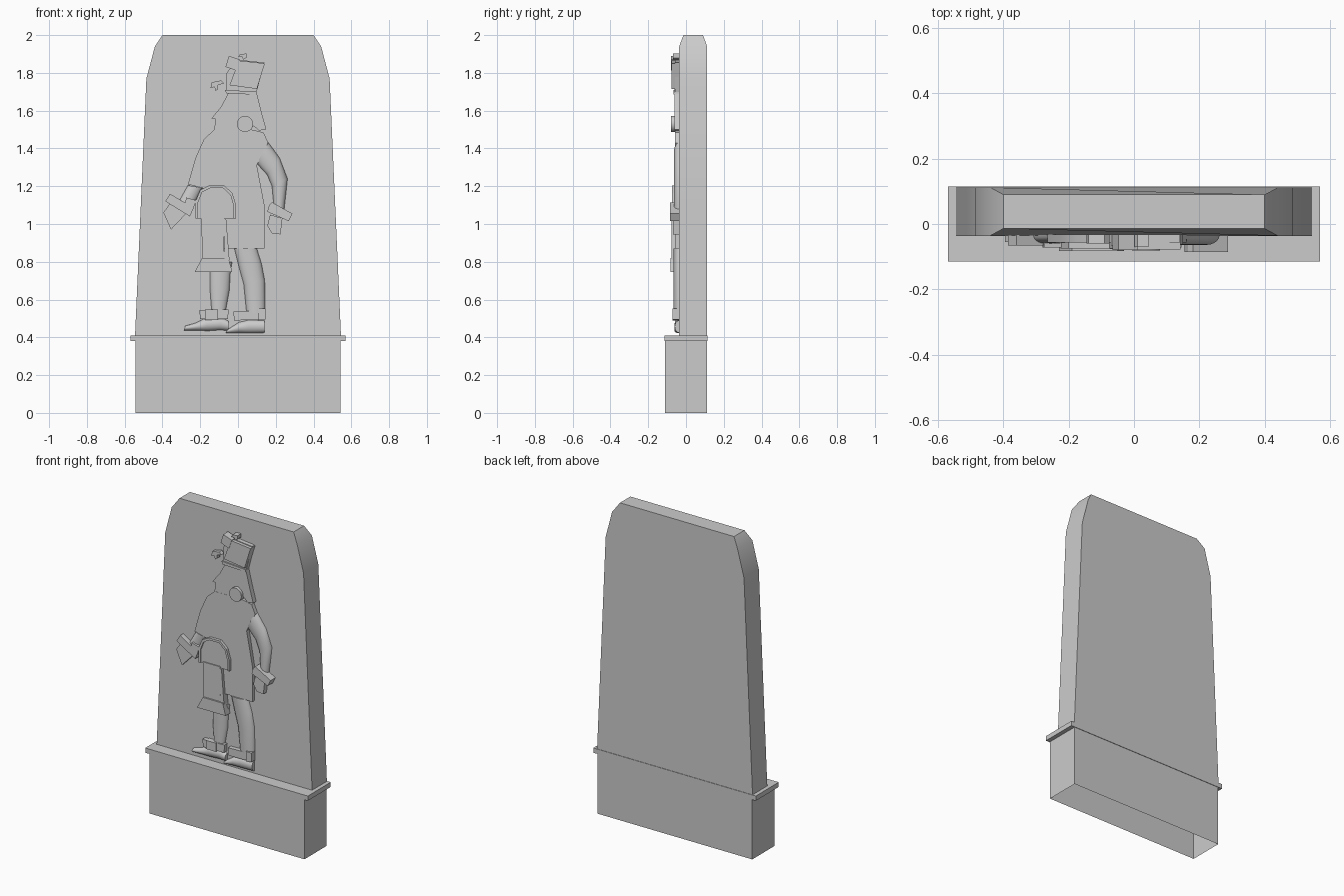
import bpy, bmesh, math

if "Cube" in bpy.data.objects:
    bpy.data.objects.remove(bpy.data.objects["Cube"])

WALL = -0.036  # front plane of the stone


def finish(name, bm, smooth=None):
    bmesh.ops.recalc_face_normals(bm, faces=bm.faces[:])
    me = bpy.data.meshes.new(name)
    bm.to_mesh(me)
    bm.free()
    ob = bpy.data.objects.new(name, me)
    bpy.context.collection.objects.link(ob)
    if smooth:
        bpy.ops.object.select_all(action='DESELECT')
        ob.select_set(True)
        bpy.context.view_layer.objects.active = ob
        bpy.ops.object.shade_smooth_by_angle(angle=math.radians(smooth))
    return ob


def box(name, x, y0, y1, z0, z1, open_bottom=False):
    bm = bmesh.new()
    bmesh.ops.create_cube(bm, size=1)
    for v in bm.verts:
        v.co = (v.co.x * 2 * x, y0 + (v.co.y + .5) * (y1 - y0), z0 + (v.co.z + .5) * (z1 - z0))
    if open_bottom:
        low = [f for f in bm.faces if f.calc_center_median().z < z0 + 1e-4]
        bmesh.ops.delete(bm, geom=low, context='FACES_ONLY')
    return finish(name, bm)


def plate(name, pts, front, back=WALL + .004, smooth=None):
    """Flat relief piece: an (x, z) outline extruded from back to front."""
    bm = bmesh.new()
    a = [bm.verts.new((x, front, z)) for x, z in pts]
    b = [bm.verts.new((x, back, z)) for x, z in pts]
    n = len(pts)
    bm.faces.new(a)
    bm.faces.new(b[::-1])
    for i in range(n):
        bm.faces.new((a[i], b[i], b[(i + 1) % n], a[(i + 1) % n]))
    return finish(name, bm, smooth)


def limb(name, rows, depth, segs=10):
    """Half-round relief piece: each row is (x left, z left, x right, z right)."""
    bm = bmesh.new()
    rings = []
    for xl, zl, xr, zr in rows:
        ring = []
        for i in range(segs + 1):
            a = math.pi * i / segs
            t = (1 - math.cos(a)) / 2
            ring.append(bm.verts.new((xl + (xr - xl) * t, WALL + .002 - depth * math.sin(a), zl + (zr - zl) * t)))
        rings.append(ring)
    for r, s in zip(rings, rings[1:]):
        for i in range(segs):
            bm.faces.new((r[i], r[i + 1], s[i + 1], s[i]))
    bm.faces.new(rings[0])
    bm.faces.new(rings[-1][::-1])
    return finish(name, bm, 40)


# Plinth and its ledge
box("plinth", .543, -.11, .112, 0, .385, True)
box("plinth_ledge", .57, -.115, .115, .38, .41)

# Tapered stone slab with a chamfered top edge
half = [(.545, .41), (.515, 1.09), (.485, 1.77), (.44, 1.94), (.40, 2.0)]
stone = plate("stone_slab", half + [(-x, z) for x, z in half[::-1]], WALL, .112)
for v in stone.data.vertices:
    if v.co.z > 1.99:
        v.co.y += .022 if v.co.y < 0 else -.022
bpy.context.view_layer.objects.active = stone
stone.select_set(True)
bpy.ops.object.shade_smooth_by_angle(angle=math.radians(28))

# Head, hair, ear
plate("face", [(-.05, 1.695), (-.09, 1.62), (-.14, 1.56), (-.12, 1.555), (-.125, 1.50),
               (.04, 1.49), (.10, 1.53), (.10, 1.69)], -.056)
plate("hair", [(.06, 1.69), (.10, 1.69), (.125, 1.59), (.15, 1.50), (.11, 1.495), (.05, 1.55)], -.062)
bm = bmesh.new()
bmesh.ops.create_cone(bm, cap_ends=True, segments=20, radius1=.043, radius2=.043, depth=.045)
for v in bm.verts:
    v.co = (v.co.x + .037, v.co.z - .058, v.co.y + 1.53)
finish("ear_disc", bm, 40)

# Headdress
plate("hat", [(-.005, 1.87), (.14, 1.855), (.095, 1.685), (-.065, 1.70), (-.06, 1.80)], -.058)
plate("hat_panel", [(.005, 1.865), (.142, 1.85), (.10, 1.715), (-.045, 1.735)], -.078)
plate("hat_band", [(-.07, 1.71), (.10, 1.70), (.10, 1.685), (-.06, 1.69)], -.066)
plate("hat_block", [(-.048, 1.89), (.012, 1.87), (-.008, 1.812), (-.066, 1.832)], -.08)
plate("hat_curl", [(.002, 1.885), (.01, 1.90), (.045, 1.902), (.045, 1.88), (.028, 1.87), (.022, 1.885)], -.07)
plate("brow_hook", [(-.075, 1.745), (-.09, 1.76), (-.14, 1.75), (-.145, 1.72), (-.125, 1.725),
                    (-.118, 1.705), (-.105, 1.715), (-.105, 1.735)], -.06)

# Robe
plate("robe", [(-.125, 1.50), (-.18, 1.45), (-.225, 1.35), (-.265, 1.21), (-.185, 1.19), (-.18, .87),
               (.14, .87), (.14, .96), (.14, 1.10), (.10, 1.31), (.16, 1.43), (.135, 1.485), (.07, 1.50)],
      -.057, smooth=30)

# Arms, cuffs, hands
limb("rear_arm", [(.10, 1.32, .158, 1.435), (.155, 1.26, .22, 1.35), (.18, 1.20, .262, 1.24),
                  (.19, 1.09, .245, 1.08)], .03)
plate("rear_cuff", [(.165, 1.10), (.18, 1.115), (.288, 1.055), (.268, 1.015), (.155, 1.065)], -.085)
plate("rear_hand", [(.17, 1.05), (.235, 1.03), (.225, .945), (.18, .95), (.155, .99)], -.068)
limb("front_arm", [(-.265, 1.205, -.185, 1.19), (-.31, 1.125, -.24, 1.09)], .025)
plate("front_cuff", [(-.36, 1.16), (-.385, 1.12), (-.255, 1.04), (-.235, 1.085)], -.066)
plate("front_cuff_flap", [(-.275, 1.14), (-.22, 1.125), (-.235, 1.085), (-.28, 1.10)], -.072)
plate("front_hand", [(-.36, 1.11), (-.265, 1.065), (-.355, .97), (-.395, 1.06)], -.055)

# Arched apron: rim strip, inner field, hanging panel and flared hem
arch = [(-.225, 1.03), (-.225, 1.12), (-.20, 1.18), (-.15, 1.205), (-.075, 1.205),
        (-.03, 1.165), (-.01, 1.10), (-.01, 1.03)]
inner = [(-.117 + (x + .117) * .88, 1.03 + (z - 1.03) * .92) for x, z in arch]
plate("apron_rim", arch + inner[::-1], -.075)
plate("apron_field", inner, -.066)
plate("apron_panel", [(-.195, 1.04), (-.075, 1.04), (-.075, .86), (-.05, .81), (-.19, .81), (-.19, .87)], -.072)
plate("apron_fold", [(-.075, 1.03), (-.063, 1.03), (-.045, .81), (-.07, .81)], -.076)
plate("apron_hem", [(-.19, .82), (-.05, .82), (-.03, .745), (-.23, .745)], -.082)

# Legs, anklets, feet
limb("front_leg", [(-.15, .80, -.03, .80), (-.15, .745, -.04, .745), (-.15, .67, -.045, .65),
                   (-.14, .54, -.065, .54)], .026)
limb("rear_leg", [(-.02, .87, .10, .87), (.005, .77, .125, .79), (.03, .68, .142, .70),
                  (.045, .53, .145, .53)], .032)
for side, x, z in (("front", -.125, .518), ("rear", .055, .512)):
    plate(side + "_anklet", [(x - .08, z + .026), (x + .075, z + .03), (x + .072, z - .02), (x - .075, z - .022)],
          -.064)
    plate(side + "_anklet_knot", [(x + .05, z + .04), (x + .09, z + .04), (x + .09, z - .018), (x + .05, z - .022)]
          if side == "rear" else
          [(x - .05, z + .03), (x + .02, z + .03), (x + .02, z - .025), (x - .05, z - .025)], -.072)
    fz = z - .082
    limb(side + "_foot", [(x - .155, fz + .025, x - .16, fz), (x - .10, fz + .04, x - .10, fz),
                          (x - .05, fz + .065, x - .03, fz - .002), (x + .04, fz + .07, x + .025, fz + .002),
                          (x + .075, fz + .05, x + .075, fz)] if side == "front" else
         [(x - .11, fz + .012, x - .12, fz - .008), (x - .05, fz + .05, x - .05, fz - .008),
          (x, fz + .062, x, fz - .008), (x + .085, fz + .06, x + .085, fz - .006)], .026)
